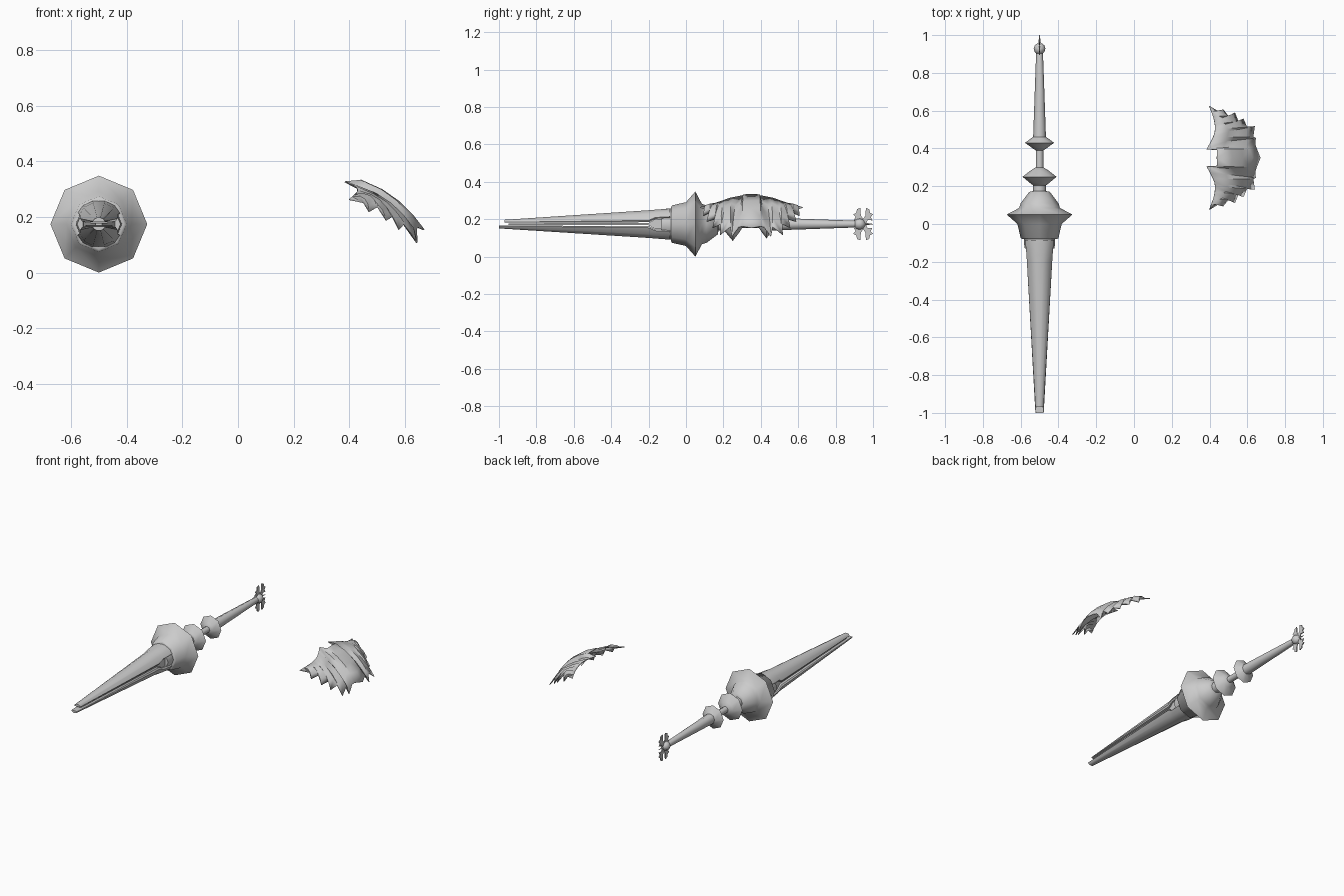
import bpy, bmesh, math
from mathutils import Vector

if "Cube" in bpy.data.objects:
    bpy.data.objects.remove(bpy.data.objects["Cube"])

CX, CZ = -0.5, 0.174   # lance axis


def finish(name, bm, angle=35):
    bmesh.ops.remove_doubles(bm, verts=bm.verts, dist=1e-5)
    bmesh.ops.recalc_face_normals(bm, faces=bm.faces)
    me = bpy.data.meshes.new(name)
    bm.to_mesh(me)
    bm.free()
    ob = bpy.data.objects.new(name, me)
    bpy.context.collection.objects.link(ob)
    bpy.ops.object.select_all(action='DESELECT')
    ob.select_set(True)
    bpy.context.view_layer.objects.active = ob
    bpy.ops.object.shade_smooth_by_angle(angle=math.radians(angle))
    return ob


def loft(name, rings, angle=35):
    """Skin closed rings of equal length and cap both ends."""
    bm = bmesh.new()
    vs = [[bm.verts.new(p) for p in r] for r in rings]
    n = len(rings[0])
    for a, b in zip(vs, vs[1:]):
        for i in range(n):
            j = (i + 1) % n
            bm.faces.new((a[i], a[j], b[j], b[i]))
    bm.faces.new(vs[0])
    bm.faces.new(vs[-1])
    return finish(name, bm, angle)


def lathe(name, profile, sides=8, angle=50):
    """Turn (y, radius) pairs round the lance axis."""
    return loft(name, [[(CX + r * math.cos(k * math.tau / sides), y,
                         CZ + r * math.sin(k * math.tau / sides))
                        for k in range(sides)] for y, r in profile], angle)


# Turned hub and handle
lathe("blade_collar", [(-0.13, 0.078), (-0.10, 0.083), (-0.075, 0.083)])
lathe("hub", [(-0.08, 0.09), (-0.075, 0.1), (0.0, 0.117), (0.05, 0.174),
              (0.085, 0.108), (0.11, 0.1), (0.17, 0.055), (0.175, 0.03)])
lathe("neck", [(0.16, 0.035), (0.215, 0.035)])
lathe("lower_grip_ring", [(0.205, 0.035), (0.215, 0.048), (0.25, 0.09), (0.285, 0.045), (0.30, 0.02)])
lathe("grip", [(0.29, 0.02), (0.40, 0.02)])
lathe("upper_grip_ring", [(0.39, 0.02), (0.40, 0.036), (0.43, 0.077), (0.46, 0.036), (0.465, 0.03)])
lathe("shaft", [(0.455, 0.034), (0.60, 0.029), (0.91, 0.018), (0.93, 0.016)])
lathe("pommel", [(0.90, 0.015), (0.913, 0.027), (0.93, 0.031), (0.947, 0.025), (0.96, 0.006)])


# Two tapering prongs with a slit between them
def prong(name, sign, tip):
    rings = []
    for y, w, gap, h in [(tip, 0.022, 0.008, 0.023), (-0.2, 0.067, 0.01, 0.074),
                         (-0.165, 0.069, 0.028, 0.077), (-0.085, 0.076, 0.032, 0.083)]:
        sec = [(-0.9 * w, gap), (-w, gap + 0.15 * (h - gap)),
               (-0.75 * w, gap + 0.68 * (h - gap)), (-0.3 * w, h),
               (0.3 * w, h), (0.75 * w, gap + 0.68 * (h - gap)),
               (w, gap + 0.15 * (h - gap)), (0.9 * w, gap)]
        rings.append([(CX + x, y, CZ + sign * z) for x, z in sec])
    loft(name, rings)


prong("upper_prong", 1, -0.97)
prong("lower_prong", -1, -1.0)

# Wedge filling the slit next to the hub
loft("prong_core", [[(CX + a * w, y, CZ + b * h) for a, b in ((-1, -1), (1, -1), (1, 1), (-1, 1))]
                    for y, w, h in ((-0.95, 0.012, 0.004), (-0.2, 0.05, 0.006),
                                    (-0.165, 0.055, 0.026), (-0.085, 0.06, 0.03))])

# Flat four-leaf finial
quarter = [(0.014, 0.0), (0.024, 0.022), (0.05, 0.02), (0.04, 0.038), (0.053, 0.052),
           (0.037, 0.06), (0.032, 0.08), (0.015, 0.086), (0.012, 0.045), (0.0, 0.028)]
outline = []
for sy, sz, pts in ((1, 1, quarter[:-1]), (-1, 1, quarter[:0:-1]),
                    (-1, -1, quarter[:-1]), (1, -1, quarter[:0:-1])):
    outline += [(0.947 + sy * a, CZ + sz * b) for a, b in pts]
loft("finial", [[(CX + dx, y, z) for y, z in outline] for dx in (-0.003, 0.003)])
loft("finial_tip", [[(CX + s * math.cos(k * math.tau / 4), y, CZ + s * math.sin(k * math.tau / 4))
                     for k in range(4)] for y, s in ((0.95, 0.008), (1.0, 0.001))])

# Curved plate with a jagged hem: matched inner and outer edge points (x, offset from centre, z)
inner = [(.44, 0, .335), (.44, .045, .333), (.385, .047, .328), (.405, .08, .322),
         (.42, .11, .316), (.427, .13, .31), (.43, .15, .302), (.43, .165, .297),
         (.428, .18, .292), (.424, .20, .286), (.418, .22, .28), (.41, .245, .273)]
outer = [(.67, 0, .155), (.65, .05, .163), (.643, .07, .158), (.645, .105, .108),
         (.632, .112, .16), (.64, .168, .118), (.598, .165, .175), (.58, .208, .155),
         (.553, .195, .2), (.535, .24, .188), (.50, .222, .235), (.472, .258, .218)]
tail = [(.45, .245, .25), (.40, .275, .265)]
bm = bmesh.new()
up = Vector((0.5, 0, 0.86))
steps = (0, 0.3, 0.55, 0.78, 1)
for side in (1, -1):
    cols = []
    for p, q in zip(inner, outer):
        a, b = Vector(p), Vector(q)
        col = [a.lerp(b, t) + up * 0.10 * t * (1 - t) for t in steps]
        cols.append([bm.verts.new((v.x, 0.35 + side * v.y, v.z)) for v in col])
    for c, d in zip(cols, cols[1:]):
        for i in range(len(steps) - 1):
            bm.faces.new((c[i], c[i + 1], d[i + 1], d[i]))
    end = [bm.verts.new((x, 0.35 + side * y, z)) for x, y, z in tail]
    bm.faces.new(cols[-1] + [end[0]])
    bm.faces.new((cols[-1][0], end[0], end[1]))
plate = finish("shoulder_plate", bm, 40)
mod = plate.modifiers.new("thickness", 'SOLIDIFY')
mod.thickness = 0.005
